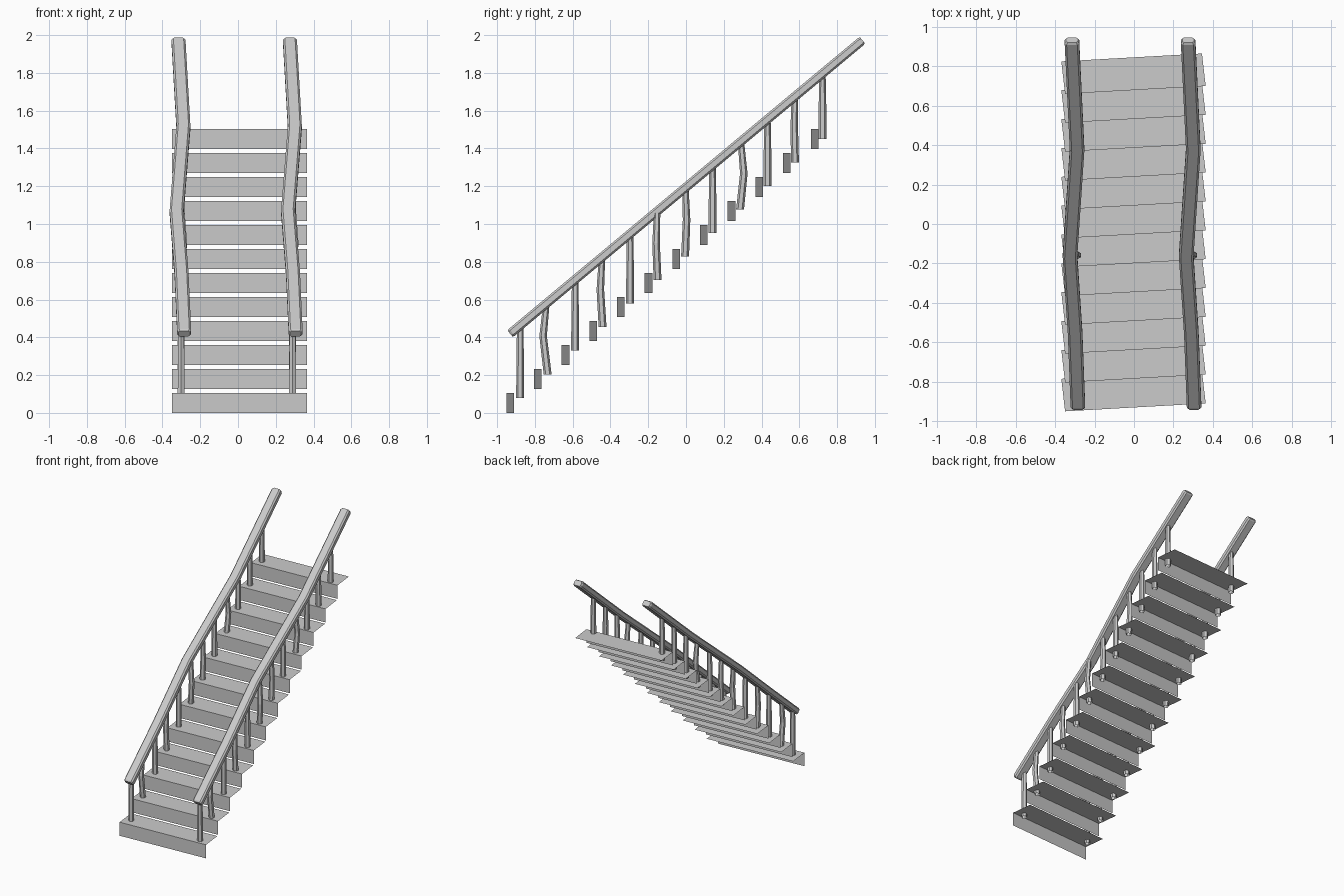
import bpy, bmesh, math
from mathutils import Vector

cube = bpy.data.objects.get("Cube")
if cube:
    bpy.data.objects.remove(cube, do_unlink=True)

grey = bpy.data.materials.new("plain grey")
grey.use_nodes = True
colour = (0.6, 0.6, 0.6, 1)
grey.diffuse_color = colour
grey.node_tree.nodes["Principled BSDF"].inputs["Base Color"].default_value = colour

STEPS = 12
RISE, RUN = 0.127, 0.1465
SIDES = {"right": 0.0, "left": 0.59}   # sideways offset of each handrail


def finish(bm, name):
    mesh = bpy.data.meshes.new(name)
    bm.to_mesh(mesh)
    bm.free()
    mesh.materials.append(grey)
    obj = bpy.data.objects.new(name, mesh)
    bpy.context.collection.objects.link(obj)
    return obj


def loft(name, rings, cap_start=True):
    """Join rings of points into a tube."""
    bm = bmesh.new()
    loops = [[bm.verts.new(p) for p in ring] for ring in rings]
    n = len(loops[0])
    for a, b in zip(loops, loops[1:]):
        for k in range(n):
            bm.faces.new((a[k], a[(k + 1) % n], b[(k + 1) % n], b[k]))
    if cap_start:
        bm.faces.new(loops[0][::-1])
    bm.faces.new(loops[-1])
    bmesh.ops.recalc_face_normals(bm, faces=bm.faces)
    return finish(bm, name)


# Steps: a thin riser folded into a tread, slightly twisted in plan
def step(i):
    base = Vector((0, i * RUN, i * RISE))
    left, right = Vector((-0.35, -0.951, 0)), Vector((0.364, -0.911, 0))
    up, back = Vector((0, 0, 0.105)), Vector((-0.019, 0.165, 0))
    bm = bmesh.new()
    rows = [[bm.verts.new(base + p + d) for p in (left, right)]
            for d in (Vector(), up, up + back)]
    for a, b in zip(rows, rows[1:]):
        bm.faces.new((a[0], a[1], b[1], b[0]))
    finish(bm, f"step_{i + 1}")


for i in range(STEPS):
    step(i)

# Handrails: chamfered bar following a gently wavering slope
SLOPE = 0.833
along = Vector((0, 1, SLOPE)).normalized()
normal = Vector((0, -along.z, along.y))
profile = [(-0.037, -0.014), (-0.027, -0.024), (0.027, -0.024), (0.037, -0.014),
           (0.037, 0.014), (0.027, 0.024), (-0.027, 0.024), (-0.037, 0.014)]
path = [(-0.285, -0.922), (-0.299, -0.55), (-0.325, -0.16),
        (-0.289, 0.38), (-0.315, 0.925)]


def rail_height(y):
    return 0.42 + (y + 0.93) * SLOPE


def rail_ring(x, y, scale=1.0, shift=0.0):
    centre = Vector((x, y, rail_height(y))) + along * shift
    return [centre + Vector((u * scale, 0, 0)) + normal * v * scale for u, v in profile]


for side, dx in SIDES.items():
    pts = [(x + dx, y) for x, y in path]
    rings = [rail_ring(*pts[0], 0.8, -0.012)]
    rings += [rail_ring(*p) for p in pts]
    rings += [rail_ring(*pts[-1], 0.8, 0.012)]
    loft(f"{side}_handrail", rings)

# Balusters: six-sided tapering posts, some bowed, open at the foot
bow = {1: (0, -0.024), 3: (0, -0.012), 5: (0.014, -0.008), 6: (0, 0.008),
       8: (0.005, 0.02), 10: (0, -0.004)}


def post_ring(x, y, z, r):
    angles = [math.tau * (k + 0.5) / 6 for k in range(6)]
    return [Vector((x + r * math.cos(a), y + r * math.sin(a), z)) for a in angles]


for side, dx in SIDES.items():
    for i in range(STEPS):
        x, y = -0.301 + dx, -0.878 + i * 0.1455
        foot = 0.08 + i * 0.1245
        top = rail_height(y) - 0.01
        bx, by = bow.get(i, (0, 0))
        rings = [post_ring(x, y, foot, 0.021),
                 post_ring(x + bx, y + by, foot + (top - foot) * 0.55, 0.02),
                 post_ring(x + bx * 0.3, y + by * 0.3, top, 0.017)]
        loft(f"{side}_baluster_{i + 1}", rings, cap_start=False)
